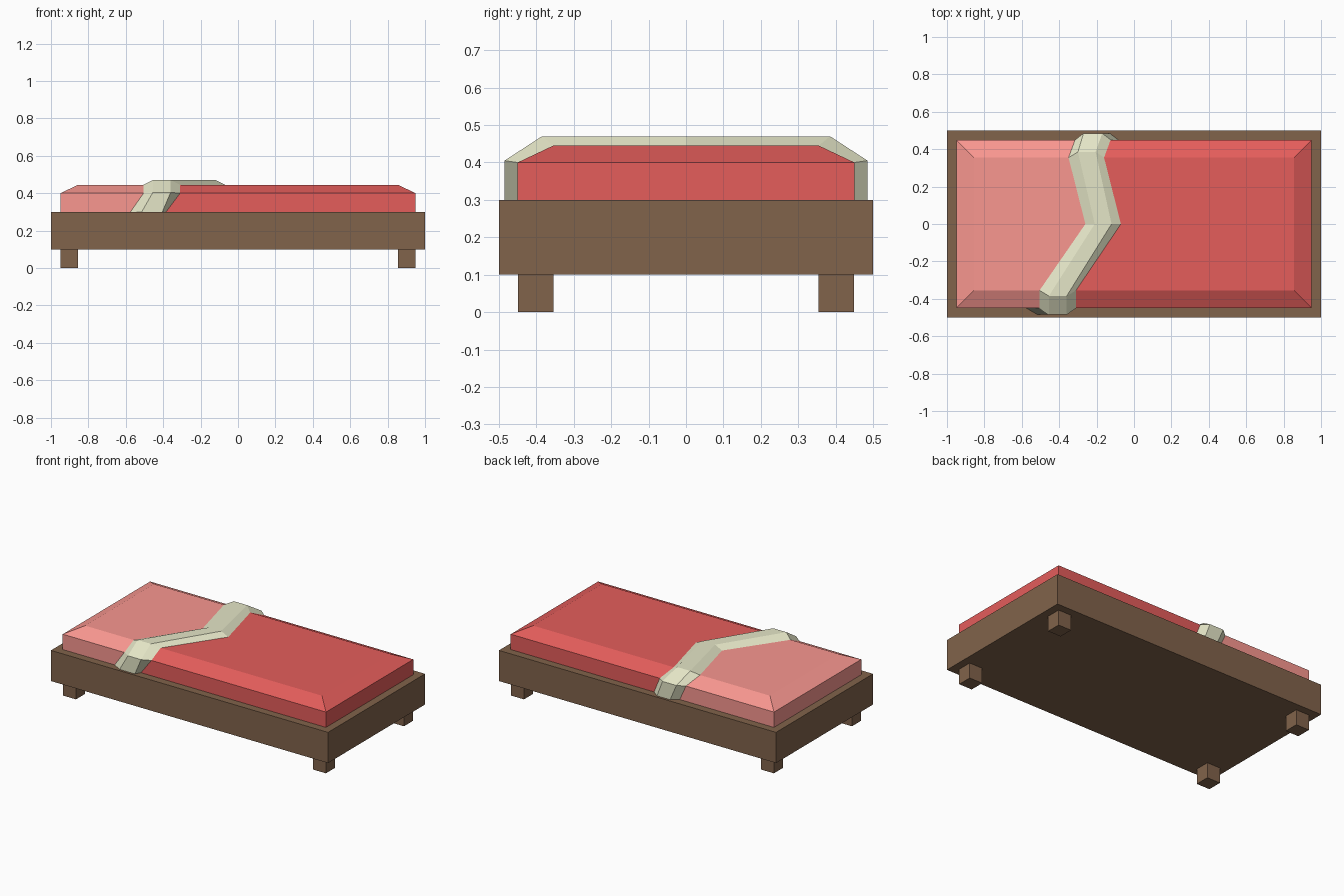
import bpy, bmesh

if "Cube" in bpy.data.objects:
    bpy.data.objects.remove(bpy.data.objects["Cube"])


def material(name, rgb):
    m = bpy.data.materials.new(name)
    m.diffuse_color = (*rgb, 1)
    m.use_nodes = True
    m.node_tree.nodes["Principled BSDF"].inputs["Base Color"].default_value = m.diffuse_color
    return m


def make_object(name, bm, mat):
    bmesh.ops.recalc_face_normals(bm, faces=bm.faces)
    me = bpy.data.meshes.new(name)
    bm.to_mesh(me)
    bm.free()
    me.materials.append(mat)
    ob = bpy.data.objects.new(name, me)
    bpy.context.collection.objects.link(ob)
    return ob


def box(name, center, size, mat):
    bm = bmesh.new()
    bmesh.ops.create_cube(bm, size=1)
    for v in bm.verts:
        v.co = [c + p * s for c, p, s in zip(center, v.co, size)]
    return make_object(name, bm, mat)


def loft(bm, rows):
    for a, b in zip(rows, rows[1:]):
        for i in range(len(a) - 1):
            bm.faces.new((a[i], a[i + 1], b[i + 1], b[i]))


wood = material("wood", (0.22, 0.125, 0.07))
pink = material("sheet_pink", (0.95, 0.31, 0.28))
red = material("blanket_red", (0.78, 0.11, 0.105))
cream = material("fold_cream", (0.78, 0.79, 0.57))

# Frame and feet
box("bed_frame", (0, 0, 0.2), (2, 1, 0.2), wood)
for sx, xn in ((-1, "left"), (1, "right")):
    for sy, yn in ((-1, "front"), (1, "back")):
        box(f"{yn}_{xn}_leg", (sx * 0.902, sy * 0.402, 0.05), (0.095, 0.095, 0.1), wood)

# Outline across the bed, and the same outline for the raised fold
under = [(-0.45, 0.3), (-0.45, 0.4), (-0.355, 0.445), (0, 0.445),
         (0.355, 0.445), (0.45, 0.4), (0.45, 0.3)]
over = [(-0.485, 0.3), (-0.485, 0.405), (-0.385, 0.47), (0, 0.47),
        (0.385, 0.47), (0.485, 0.405), (0.485, 0.3)]
# Fold x positions per station: outer left, inner left, inner right, outer right
fold_x = [(-0.575, -0.515, -0.405, -0.385), (-0.505, -0.455, -0.36, -0.31),
          (-0.505, -0.455, -0.36, -0.31), (-0.26, -0.21, -0.12, -0.07),
          (-0.35, -0.30, -0.205, -0.16), (-0.315, -0.27, -0.17, -0.125),
          (-0.27, -0.225, -0.13, -0.085)]

# Folded-over band
bm = bmesh.new()
rows = []
for (uy, uz), (oy, oz), xs in zip(under, over, fold_x):
    pts = [(xs[0], uy, uz), (xs[1], oy, oz), (xs[2], oy, oz), (xs[3], uy, uz)]
    rows.append([bm.verts.new(p) for p in pts])
loft(bm, rows)
for end in (rows[0], rows[-1]):
    bm.faces.new(end)
make_object("blanket_fold", bm, cream)


# Bed top in two halves that meet under the fold
def bed_half(name, side, mat):
    bm = bmesh.new()
    edge, seam = [], []
    for i, ((y, z), xs) in enumerate(zip(under, fold_x)):
        edge.append(bm.verts.new((side * (0.855 if 2 <= i <= 4 else 0.95), y, z)))
        seam.append(bm.verts.new(((xs[1] + xs[2]) / 2, y, z)))
    loft(bm, [edge, seam])
    bm.faces.new(edge[1:6])
    bm.faces.new((edge[0], edge[1], edge[5], edge[6]))
    bm.faces.new((edge[0], edge[6], seam[6], seam[0]))
    return make_object(name, bm, mat)


bed_half("mattress_sheet", -1, pink)
bed_half("blanket", 1, red)
